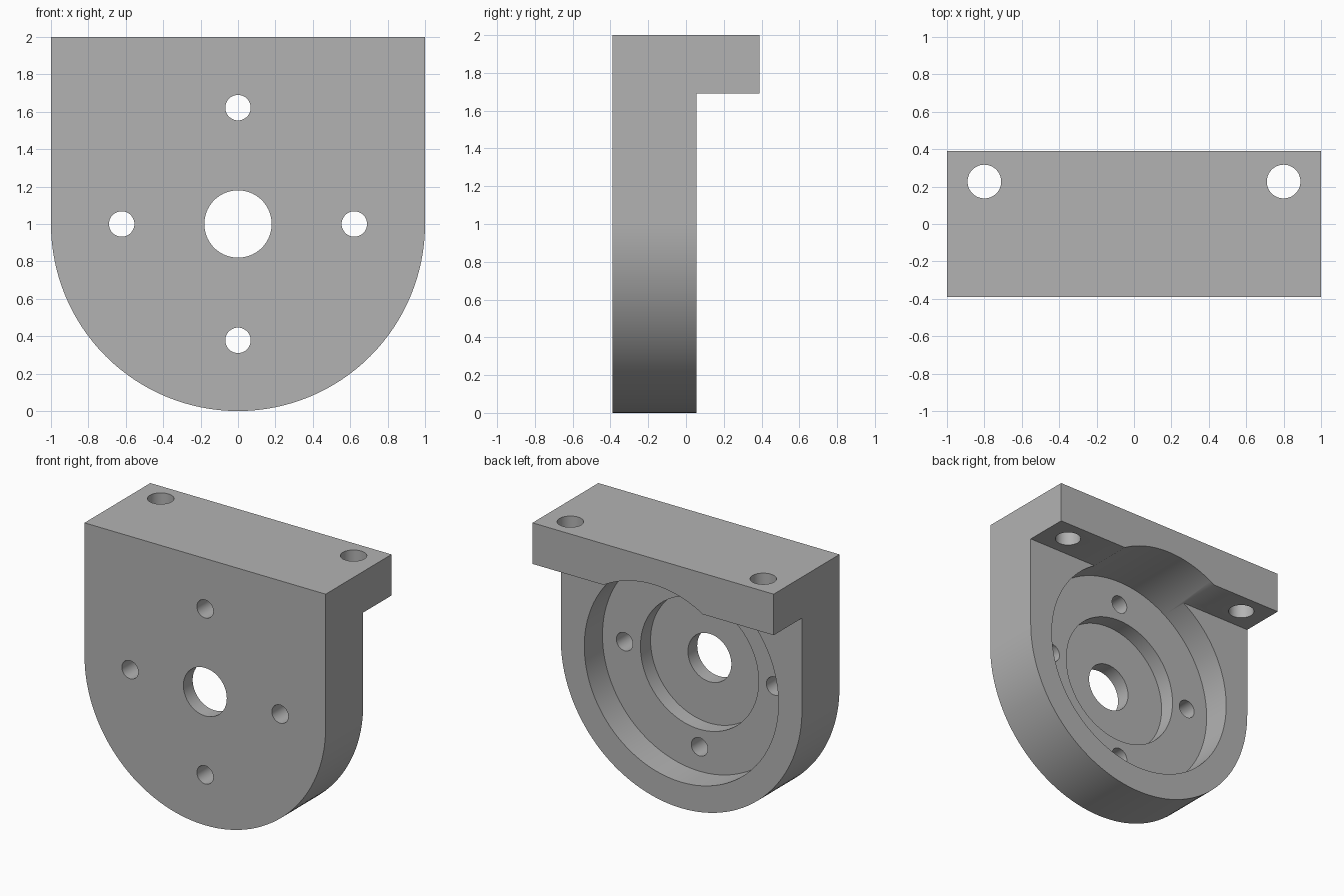
import bpy
import bmesh
from math import sin, cos, pi, radians
from mathutils import Matrix

cube = bpy.data.objects.get("Cube")
if cube:
    bpy.data.objects.remove(cube, do_unlink=True)

FRONT, BACK, FLANGE_BACK = -0.39, 0.055, 0.39
CENTRE_Z, FLANGE_BOTTOM = 1.0, 1.692

grey = bpy.data.materials.new("plain_grey")
grey.use_nodes = True
colour = (0.45, 0.45, 0.45, 1)
grey.diffuse_color = colour
grey.node_tree.nodes["Principled BSDF"].inputs["Base Color"].default_value = colour


def make_object(name, bm):
    bmesh.ops.recalc_face_normals(bm, faces=bm.faces)
    mesh = bpy.data.meshes.new(name)
    bm.to_mesh(mesh)
    bm.free()
    mesh.materials.append(grey)
    obj = bpy.data.objects.new(name, mesh)
    bpy.context.collection.objects.link(obj)
    return obj


def prism(name, outline, y0, y1):
    """Extrude an (x, z) outline from y0 to y1."""
    bm = bmesh.new()
    face = bm.faces.new([bm.verts.new((x, y0, z)) for x, z in outline])
    moved = bmesh.ops.extrude_face_region(bm, geom=[face])["geom"]
    verts = [v for v in moved if isinstance(v, bmesh.types.BMVert)]
    bmesh.ops.translate(bm, verts=verts, vec=(0, y1 - y0, 0))
    return make_object(name, bm)


def circle(radius, x=0, z=CENTRE_Z, count=96):
    return [(x + radius * cos(2 * pi * i / count), z + radius * sin(2 * pi * i / count))
            for i in range(count)]


# Solid with a round bottom and square top, as deep as the flange
arc = [(cos(pi + pi * i / 64), CENTRE_Z + sin(pi + pi * i / 64)) for i in range(65)]
bracket = prism("mounting_bracket", arc + [(1, 2), (-1, 2)], FRONT, FLANGE_BACK)

# Space under the flange, then the stepped recess and centre bore
cutters = [
    prism("flange_step_cutter", [(-2, -1), (2, -1), (2, FLANGE_BOTTOM), (-2, FLANGE_BOTTOM)], BACK, 1),
    prism("outer_recess_cutter", circle(0.805, count=128), -0.16, 1),
    prism("inner_recess_cutter", circle(0.49), -0.28, 0.6),
    prism("centre_bore_cutter", circle(0.18), -1, 0.5),
]

# Four screw holes around the bore
for i in range(4):
    x, z = 0.622 * cos(i * pi / 2), CENTRE_Z + 0.622 * sin(i * pi / 2)
    cutters.append(prism("screw_hole_cutter", circle(0.068, x, z, 48), -1, 0.2))

# Two vertical holes through the flange
for side in (-1, 1):
    bm = bmesh.new()
    bmesh.ops.create_cone(bm, cap_ends=True, segments=48, radius1=0.09, radius2=0.09, depth=1,
                          matrix=Matrix.Translation((0.8 * side, 0.227, 1.9)))
    cutters.append(make_object("flange_hole_cutter", bm))

# Cut everything out, then discard the cutters
bpy.ops.object.select_all(action='DESELECT')
bpy.context.view_layer.objects.active = bracket
bracket.select_set(True)
for cutter in cutters:
    cutter.hide_render = True
    mod = bracket.modifiers.new(cutter.name, 'BOOLEAN')
    mod.operation = 'DIFFERENCE'
    mod.solver = 'EXACT'
    mod.object = cutter
    bpy.ops.object.modifier_apply(modifier=mod.name)
    bpy.data.objects.remove(cutter, do_unlink=True)

bpy.ops.object.shade_smooth_by_angle(angle=radians(30))
